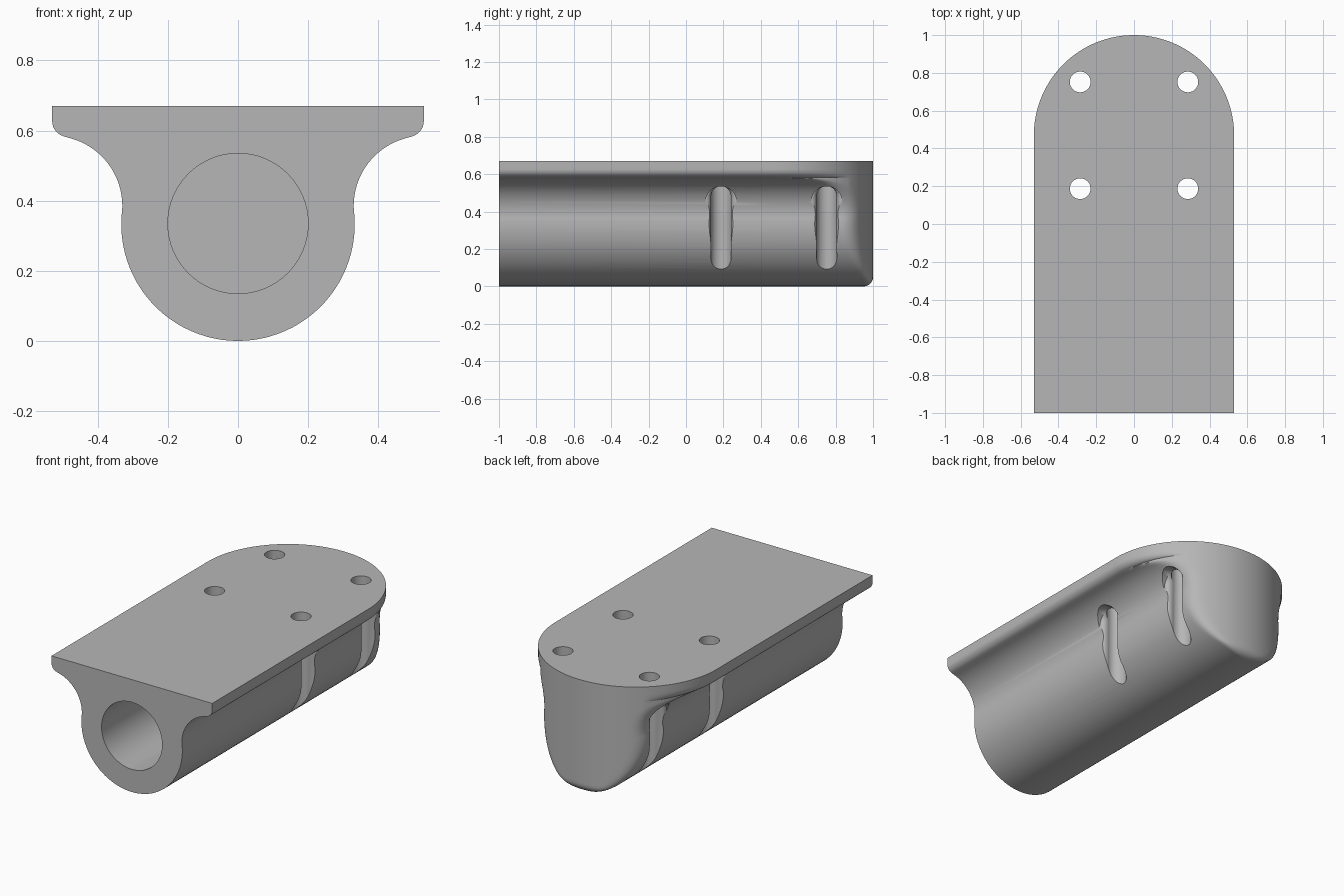
import bpy, bmesh, math
from mathutils import Vector, Matrix

if "Cube" in bpy.data.objects:
    bpy.data.objects.remove(bpy.data.objects["Cube"], do_unlink=True)

R = 0.53          # plate half width and radius of its round end
YC = 1 - R        # centre of the round end
H = 0.67          # total height
BODY = 0.333      # barrel radius, also its axis height

grey = bpy.data.materials.new("plain grey")
grey.use_nodes = True
grey.diffuse_color = (0.47, 0.47, 0.47, 1)
grey.node_tree.nodes["Principled BSDF"].inputs["Base Color"].default_value = (0.47, 0.47, 0.47, 1)


def make_object(name, bm):
    bmesh.ops.recalc_face_normals(bm, faces=bm.faces)
    mesh = bpy.data.meshes.new(name)
    bm.to_mesh(mesh)
    bm.free()
    mesh.materials.append(grey)
    ob = bpy.data.objects.new(name, mesh)
    bpy.context.collection.objects.link(ob)
    return ob


def profile(z):
    """Half width of the barrel, neck and flared underside at height z."""
    if z < 0.37:
        return math.sqrt(max(BODY ** 2 - (z - BODY) ** 2, 0))
    if z < 0.583:
        return 0.53 - math.sqrt(0.2 ** 2 - (z - 0.385) ** 2)
    return 1.0


def lip_inset(z):
    """Rounded lower corner of the plate."""
    c = min(max(0.627 - z, 0), 0.044)
    return 0.045 - math.sqrt(0.045 ** 2 - c ** 2)


def half_width(z, d):
    """Profile blended into the round end, whose half width is d."""
    s = min(max((d - 0.34) / (R - 0.34), 0), 1)
    a, b = profile(z), d - s * lip_inset(z)
    k = min(0.06 * (1 - s), a, b)
    if k < 1e-6:
        return max(min(a, b), 0)
    h = max(k - abs(a - b), 0) / k
    return min(a, b) - h * h * k / 4


# Mount body: a grid of half widths over height and length, both sides
zs = [BODY - BODY * math.cos(math.radians(a)) for a in range(0, 91, 4)]
zs += [0.345 + 0.0125 * i for i in range(17)]
zs += [0.555, 0.563, 0.57, 0.576, 0.58, 0.5829, 0.5832, 0.586, 0.59, 0.596, 0.603, 0.611, 0.619, 0.627, H]
NA = 56
bm = bmesh.new()
rows = {1: [], -1: []}
for z in zs:
    edge = max(0.05 - z, 0)
    r = R - (0.05 - math.sqrt(0.05 ** 2 - edge ** 2))      # rounded lower rim
    stations = [(-1, r if z > 0.05 else R)]
    for i in range(NA + 1):
        t = math.pi / 2 * i / NA
        stations.append((YC + r * math.sin(t), r * math.cos(t) if i < NA else 0))
    for side in rows:
        rows[side].append([bm.verts.new((side * half_width(z, d), y, z)) for y, d in stations])
for side in rows:
    g = rows[side]
    for i in range(len(g) - 1):
        for j in range(len(g[0]) - 1):
            bm.faces.new((g[i][j], g[i][j + 1], g[i + 1][j + 1], g[i + 1][j]))
bm.faces.new(rows[1][-1] + rows[-1][-1][::-1])                          # top
bm.faces.new([r[0] for r in rows[1]] + [r[0] for r in rows[-1]][::-1])  # front
bmesh.ops.remove_doubles(bm, verts=bm.verts, dist=1e-5)
bmesh.ops.dissolve_degenerate(bm, edges=bm.edges, dist=1e-6)
body = make_object("mount_body", bm)


def cylinder(name, radius, start, end, segments):
    start, end = Vector(start), Vector(end)
    axis = end - start
    bm = bmesh.new()
    m = Matrix.Translation((start + end) / 2) @ axis.to_track_quat('Z', 'Y').to_matrix().to_4x4()
    bmesh.ops.create_cone(bm, cap_ends=True, segments=segments, radius1=radius,
                          radius2=radius, depth=axis.length, matrix=m)
    return make_object(name, bm)


def side_slot(name, side, y):
    """Upright capsule pushed outwards, flaring with a rounded mouth."""
    steps = [(0.285, 0.053)]
    for i in range(7):
        t = math.pi / 2 * i / 6
        steps.append((0.31 + 0.03 * math.sin(t), 0.053 + 0.03 * (1 - math.cos(t))))
    steps.append((0.7, 0.083))
    bm = bmesh.new()
    rings = []
    for x, w in steps:
        ring = []
        for i in range(26):
            a = math.pi * (i if i < 13 else i - 1) / 12
            zc = 0.535 - w if i < 13 else 0.05 + w
            ring.append(bm.verts.new((side * x, y + w * math.cos(a), zc + w * math.sin(a))))
        rings.append(ring)
    for a, b in zip(rings, rings[1:]):
        for i in range(26):
            j = (i + 1) % 26
            bm.faces.new((a[i], a[j], b[j], b[i]))
    bm.faces.new(rings[0])
    bm.faces.new(rings[-1])
    return make_object(name, bm)


# Bore, screw holes and the open slots below them
cutters = [cylinder("bore_cutter", 0.2, (0, -1.2, 0.335), (0, 0.8, 0.335), 64)]
for side in (1, -1):
    for y in (0.187, 0.752):
        cutters.append(side_slot("slot_cutter", side, y))
        cutters.append(cylinder("screw_cutter", 0.055, (side * 0.285, y, -0.1),
                                (side * 0.285, y, 0.8), 32))

bpy.ops.object.select_all(action='DESELECT')
bpy.context.view_layer.objects.active = body
body.select_set(True)
for c in cutters:
    c.hide_render = True
    mod = body.modifiers.new("cut", 'BOOLEAN')
    mod.operation = 'DIFFERENCE'
    mod.solver = 'EXACT'
    mod.object = c
    bpy.ops.object.modifier_apply(modifier=mod.name)
for c in cutters:
    bpy.data.objects.remove(c, do_unlink=True)
bpy.ops.object.shade_smooth_by_angle(angle=math.radians(35))
